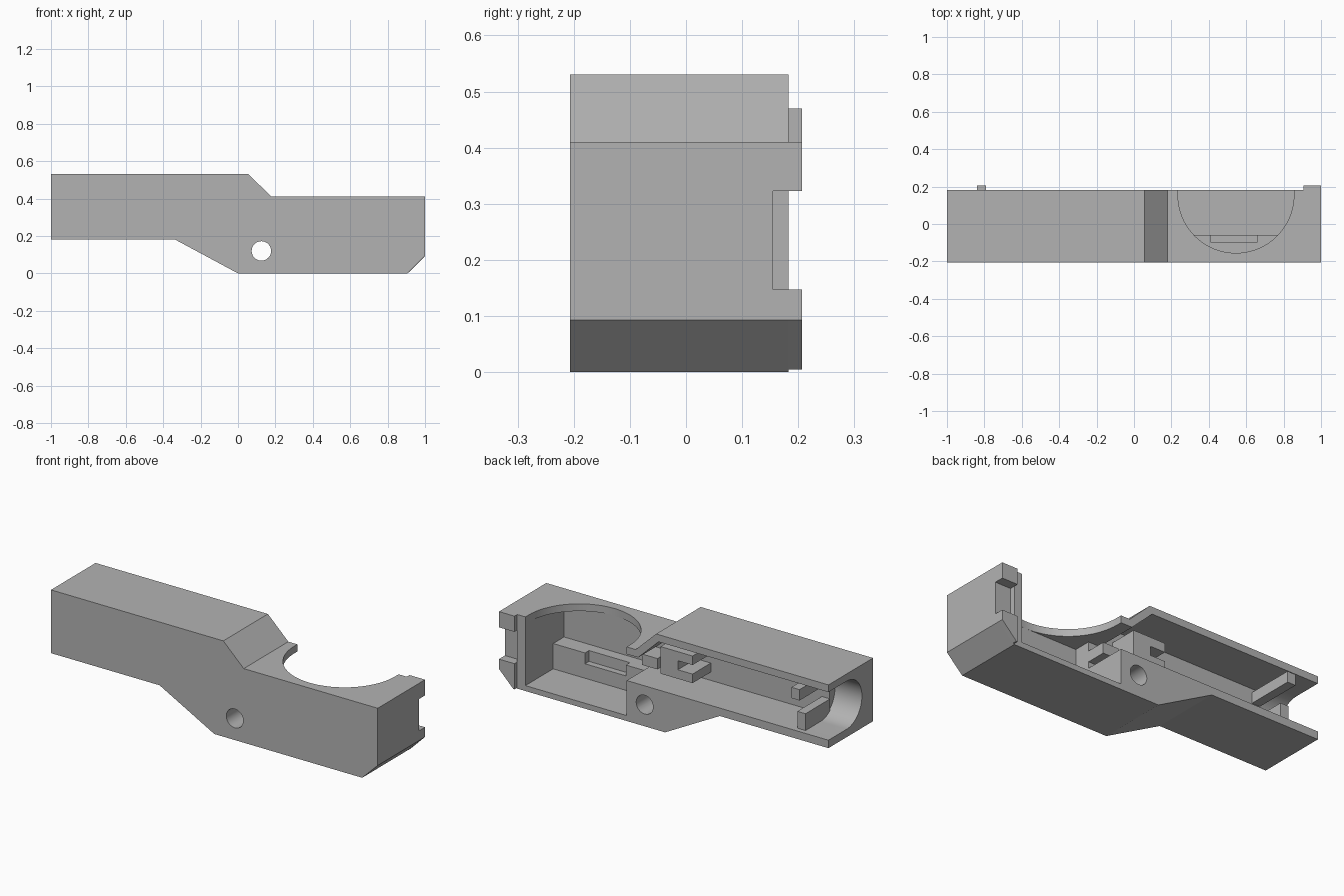
import bpy, bmesh, math

old = bpy.data.objects.get("Cube")
if old:
    bpy.data.objects.remove(old, do_unlink=True)

grey = bpy.data.materials.new("plain_grey")
grey.use_nodes = True
COLOUR = (0.45, 0.45, 0.45, 1)
grey.diffuse_color = COLOUR
for node in grey.node_tree.nodes:
    if node.type == 'BSDF_PRINCIPLED':
        node.inputs["Base Color"].default_value = COLOUR

FRONT, BACK, LIP = -0.207, 0.183, 0.207
FLOOR, DEEP = -0.06, -0.155      # inner floors, measured along y


def prism(name, outline, axis, lo, hi):
    """Extrude a 2D outline along one axis; the outline uses the other two in order."""
    def place(p, d):
        c = list(p)
        c.insert("xyz".index(axis), d)
        return c
    bm = bmesh.new()
    face = bm.faces.new([bm.verts.new(place(p, lo)) for p in outline])
    new = bmesh.ops.extrude_face_region(bm, geom=[face])["geom"]
    for v in new:
        if isinstance(v, bmesh.types.BMVert):
            v.co["xyz".index(axis)] = hi
    bmesh.ops.recalc_face_normals(bm, faces=bm.faces)
    mesh = bpy.data.meshes.new(name)
    bm.to_mesh(mesh)
    bm.free()
    mesh.materials.append(grey)
    obj = bpy.data.objects.new(name, mesh)
    bpy.context.collection.objects.link(obj)
    return obj


def box(name, x0, x1, y0, y1, z0, z1):
    return prism(name, [(x0, z0), (x1, z0), (x1, z1), (x0, z1)], "y", y0, y1)


def arc(cx, cy, r, start, end, n):
    steps = [math.radians(start + (end - start) * i / n) for i in range(n + 1)]
    return [(cx + r * math.cos(a), cy + r * math.sin(a)) for a in steps]


def cut(target, cutter):
    cutter.hide_render = True
    mod = target.modifiers.new("cut", 'BOOLEAN')
    mod.operation = 'DIFFERENCE'
    mod.solver = 'EXACT'
    mod.object = cutter
    bpy.context.view_layer.objects.active = target
    bpy.ops.object.modifier_apply(modifier=mod.name)
    bpy.data.objects.remove(cutter, do_unlink=True)


# Outer shell
body = prism("housing_shell", [
    (-1, 0.18), (-0.335, 0.18), (0, 0), (0.905, 0), (1, 0.093),
    (1, 0.41), (0.18, 0.41), (0.055, 0.53), (-1, 0.53)], "y", FRONT, BACK)

# Long chamber under the raised half
cut(body, prism("long_chamber", [
    (-0.84, 0.224), (0.25, 0.224), (0.25, 0.37), (0.165, 0.37),
    (0.04, 0.49), (-0.84, 0.49)], "y", FLOOR, 0.3))

# Round-bottomed opening at the end
cut(body, prism("end_bore", [(0.3, 0.224)] + arc(0.023, 0.357, 0.133, 270, 90, 24)
                + [(0.3, 0.49)], "x", -1.1, -0.835))

# Wide chamber and the round opening in its roof
cut(body, box("wide_chamber", 0.235, 0.855, DEEP, 0.3, 0.03, 0.37))
cut(body, prism("roof_opening", [(0.235, 0.3)] + arc(0.545, DEEP + 0.31, 0.31, 180, 360, 40)
                + [(0.855, 0.3)], "z", 0.3, 0.6))

# Cross hole and end-wall recess
cut(body, prism("cross_hole", arc(0.125, 0.12, 0.052, 0, 348.75, 31), "y", -0.4, 0.4))
cut(body, box("wall_recess", 0.905, 1.1, 0.155, 0.3, 0.147, 0.323))

# Stepped ledge with a shallow pocket
ledge = box("chamber_ledge", 0.235, 0.855, DEEP, FLOOR, 0.03, 0.17)
cut(ledge, box("ledge_pocket", 0.41, 0.66, -0.095, 0.1, 0.11, 0.3))

# Locating lips on the end wall
box("upper_lip", 0.905, 1, BACK, LIP, 0.323, 0.41)
prism("lower_lip", [(0.905, 0.005), (0.912, 0.005), (1, 0.093), (1, 0.147), (0.905, 0.147)],
      "y", BACK, LIP)

# Holders at the bore end
box("upper_holder", -0.84, -0.79, FLOOR, LIP, 0.41, 0.47)
box("lower_holder", -0.84, -0.79, FLOOR, 0.155, 0.224, 0.317)

# Forked bracket in the middle, open towards the bore
prism("forked_bracket", [
    (-0.11, 0.27), (0.086, 0.27), (0.086, 0.42), (-0.11, 0.42),
    (-0.11, 0.37), (-0.02, 0.37), (-0.02, 0.32), (-0.11, 0.32)], "y", FLOOR, 0.1)
box("divider_stop", 0.14, 0.235, FLOOR, 0.05, 0.26, 0.32)

# Smooth the bore and round opening while keeping hard edges
bpy.ops.object.select_all(action='DESELECT')
body.select_set(True)
bpy.context.view_layer.objects.active = body
bpy.ops.object.shade_smooth_by_angle(angle=math.radians(25))
